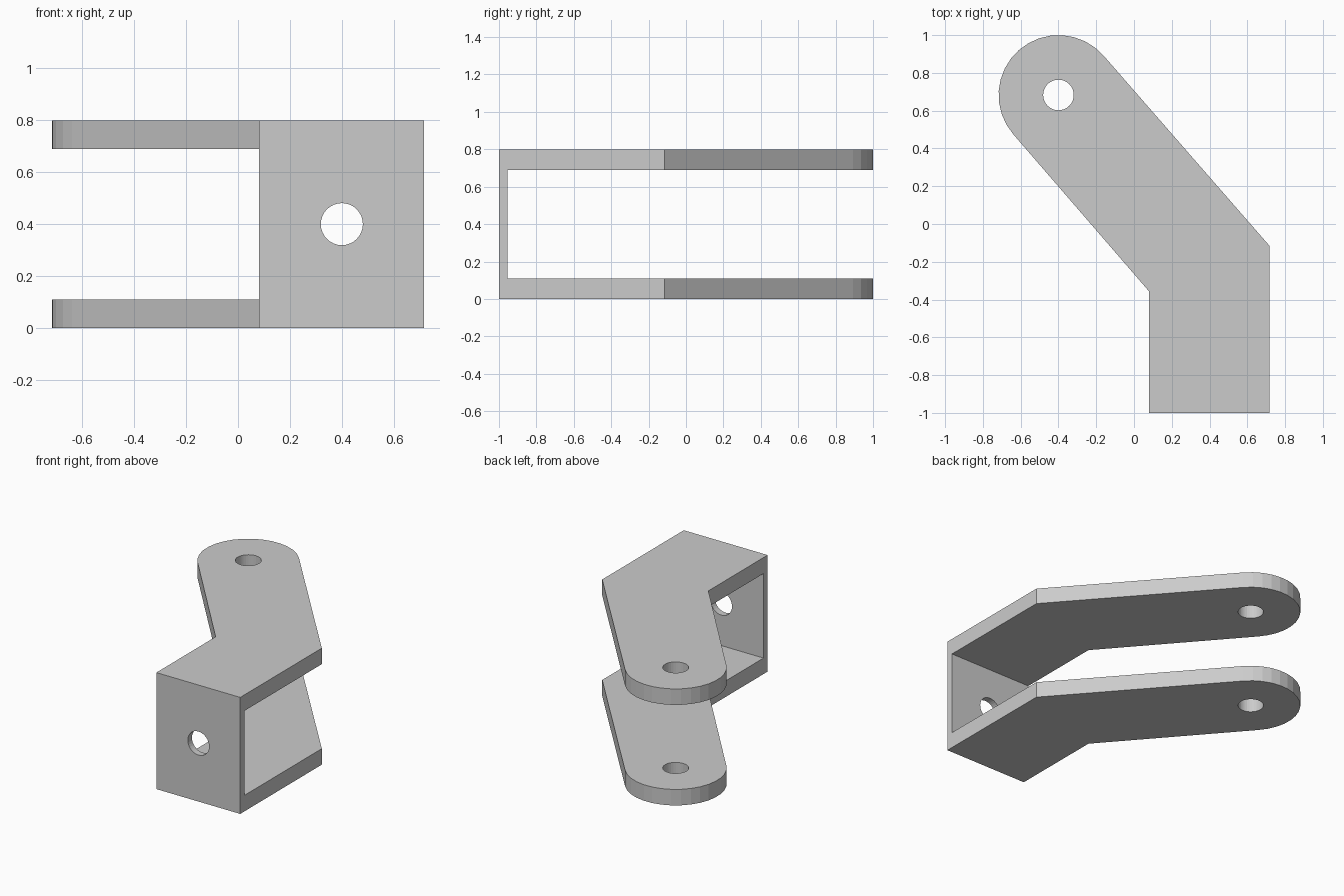
import bpy, bmesh, math
from mathutils import Matrix, Vector

cube = bpy.data.objects.get("Cube")
if cube:
    bpy.data.objects.remove(cube, do_unlink=True)

HEIGHT, PLATE, WALL = 0.8, 0.11, 0.045
PIVOT, RADIUS, HOLE = Vector((-0.4, 0.683)), 0.317, 0.081

grey = bpy.data.materials.new("plain grey")
grey.use_nodes = True
colour = (0.6, 0.6, 0.6, 1)
grey.diffuse_color = colour
grey.node_tree.nodes["Principled BSDF"].inputs["Base Color"].default_value = colour


def make_object(name, bm):
    bmesh.ops.recalc_face_normals(bm, faces=bm.faces)
    mesh = bpy.data.meshes.new(name)
    bm.to_mesh(mesh)
    bm.free()
    mesh.materials.append(grey)
    obj = bpy.data.objects.new(name, mesh)
    bpy.context.collection.objects.link(obj)
    return obj


def box_cutter(name, size, centre):
    bm = bmesh.new()
    bmesh.ops.create_cube(bm, size=1, matrix=Matrix.Translation(centre) @ Matrix.Diagonal((*size, 1)))
    return make_object(name, bm)


def hole_cutter(name, centre, depth, turn=0):
    bm = bmesh.new()
    bmesh.ops.create_cone(bm, cap_ends=True, segments=32, radius1=HOLE, radius2=HOLE, depth=depth,
                          matrix=Matrix.Translation(centre) @ Matrix.Rotation(turn, 4, "X"))
    return make_object(name, bm)


# Bent outline with a rounded end, extruded to full height
outline = [Vector(p) for p in ((0.08, -1), (0.717, -1), (0.717, -0.115))]
start = math.radians(41.2)
for i in range(17):
    a = start + math.pi * i / 16
    outline.append(PIVOT + RADIUS * Vector((math.cos(a), math.sin(a))))
outline.append(Vector((0.08, -0.357)))

bm = bmesh.new()
base = bm.faces.new([bm.verts.new((p.x, p.y, 0)) for p in outline])
top = bmesh.ops.extrude_face_region(bm, geom=[base])["geom"]
bmesh.ops.translate(bm, vec=(0, 0, HEIGHT), verts=[v for v in top if isinstance(v, bmesh.types.BMVert)])
bracket = make_object("clevis_bracket", bm)

# Gap between the two arms, pivot holes and mounting hole
cutters = [
    box_cutter("gap_cutter", (4, 3, HEIGHT - 2 * PLATE), (0, -1 + WALL + 1.5, HEIGHT / 2)),
    hole_cutter("pivot_hole_cutter", (PIVOT.x, PIVOT.y, HEIGHT / 2), 2),
    hole_cutter("mount_hole_cutter", (0.4, -1, HEIGHT / 2), 0.3, math.pi / 2),
]
for cutter in cutters:
    cutter.hide_render = True
    cut = bracket.modifiers.new(cutter.name, "BOOLEAN")
    cut.operation = "DIFFERENCE"
    cut.solver = "EXACT"
    cut.object = cutter

# Bake the cuts and drop the cutters
bpy.context.view_layer.update()
depsgraph = bpy.context.evaluated_depsgraph_get()
result = bpy.data.meshes.new_from_object(bracket.evaluated_get(depsgraph))
bracket.modifiers.clear()
bracket.data = result
for cutter in cutters:
    bpy.data.objects.remove(cutter, do_unlink=True)
